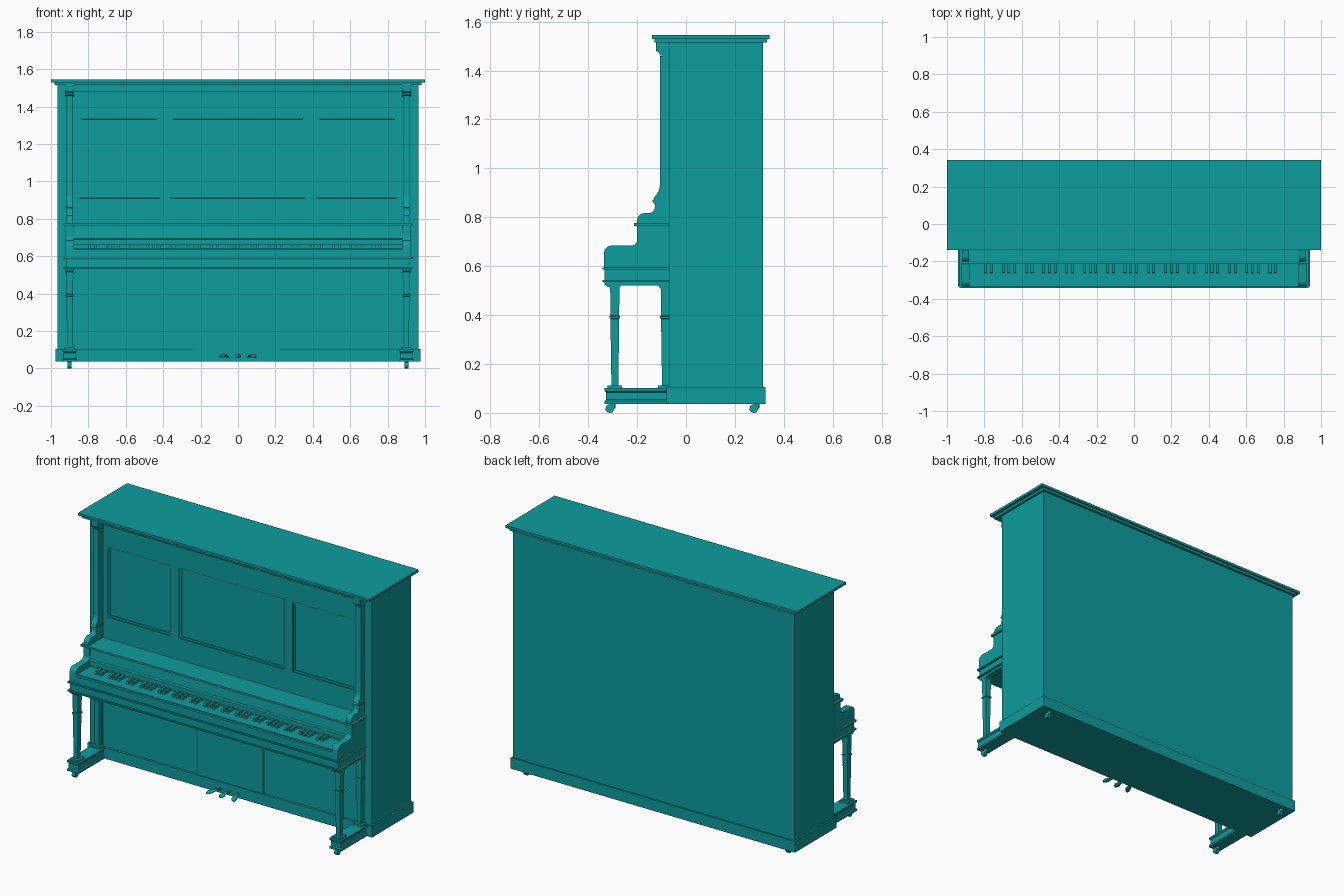
import bpy, bmesh, math
from mathutils import Matrix

cube = bpy.data.objects.get("Cube")
if cube:
    bpy.data.objects.remove(cube)

teal = bpy.data.materials.new("teal lacquer")
teal.use_nodes = True
colour = (0.004, 0.34, 0.34, 1)
teal.diffuse_color = colour
teal.node_tree.nodes["Principled BSDF"].inputs["Base Color"].default_value = colour


def finish(name, bm, smooth=False):
    bmesh.ops.recalc_face_normals(bm, faces=bm.faces)
    mesh = bpy.data.meshes.new(name)
    bm.to_mesh(mesh)
    bm.free()
    mesh.materials.append(teal)
    obj = bpy.data.objects.new(name, mesh)
    bpy.context.collection.objects.link(obj)
    if smooth:
        bpy.ops.object.select_all(action='DESELECT')
        obj.select_set(True)
        bpy.context.view_layer.objects.active = obj
        bpy.ops.object.shade_smooth_by_angle(angle=math.radians(35))
    return obj


def loft(name, rings, smooth=False):
    """Skin equal-length rings of points and cap both ends."""
    bm = bmesh.new()
    loops = [[bm.verts.new(p) for p in ring] for ring in rings]
    n = len(loops[0])
    for a, b in zip(loops, loops[1:]):
        for i in range(n):
            j = (i + 1) % n
            bm.faces.new((a[i], a[j], b[j], b[i]))
    bm.faces.new(loops[0])
    bm.faces.new(loops[-1])
    return finish(name, bm, smooth)


def box(name, x0, x1, y0, y1, z0, z1):
    corners = [(x0, y0), (x1, y0), (x1, y1), (x0, y1)]
    return loft(name, [[(x, y, z) for x, y in corners] for z in (z0, z1)])


def side_prism(name, profile, x0, x1, smooth=False):
    """Extrude a (y, z) profile along x."""
    return loft(name, [[(x, y, z) for y, z in profile] for x in (x0, x1)], smooth)


def post(name, x, y0, y1, steps):
    """Square post from (z, half width, growth in y) steps."""
    rings = []
    for z, h, g in steps:
        rings.append([(x - h, y0 - g, z), (x + h, y0 - g, z), (x + h, y1 + g, z), (x - h, y1 + g, z)])
    return loft(name, rings)


def arc(y, z, r, a0, a1, n=6):
    angles = [math.radians(a0 + (a1 - a0) * i / n) for i in range(n + 1)]
    return [(y + r * math.cos(a), z + r * math.sin(a)) for a in angles]


def cylinder(name, centre, radius, depth, axis):
    bm = bmesh.new()
    turn = Matrix.Rotation(math.pi / 2, 4, 'Y') if axis == 'X' else Matrix()
    bmesh.ops.create_cone(bm, cap_ends=True, segments=20, radius1=radius, radius2=radius,
                          depth=depth, matrix=Matrix.Translation(centre) @ turn)
    return finish(name, bm, True)


# Case: a tall carcass with a shallow open front, plinth and lid
plan = [(-0.965, -0.07), (-0.965, 0.315), (0.965, 0.315), (0.965, -0.07),
        (0.88, -0.07), (0.88, -0.05), (-0.88, -0.05), (-0.88, -0.07)]
loft("case", [[(x, y, z) for x, y in plan] for z in (0.1, 1.518)])
box("plinth", -0.975, 0.975, -0.08, 0.325, 0.037, 0.105)
box("lid_moulding", -0.98, 0.98, -0.128, 0.332, 1.515, 1.53)
box("lid", -1, 1, -0.14, 0.342, 1.53, 1.545)
box("top_rail", -0.88, 0.88, -0.075, -0.05, 1.48, 1.516)

# Upper front board with three recessed, moulded panels
bm = bmesh.new()
xs = [-0.88, -0.85, -0.42, -0.36, 0.36, 0.42, 0.85, 0.88]
zs = [0.76, 0.91, 1.345, 1.48]
grid = [[bm.verts.new((x, -0.065, z)) for x in xs] for z in zs]
panels = []
for r in range(len(zs) - 1):
    for c in range(len(xs) - 1):
        face = bm.faces.new((grid[r][c], grid[r][c + 1], grid[r + 1][c + 1], grid[r + 1][c]))
        if r == 1 and c in (1, 3, 5):
            panels.append(face)
bm.normal_update()
for thickness, depth in ((0.0005, -0.007), (0.017, 0), (0.0005, -0.005)):
    bmesh.ops.inset_individual(bm, faces=panels, thickness=thickness, depth=depth)
finish("upper_front_board", bm)

# Lower front board and raised knee door with rounded top corners
box("lower_front_board", -0.88, 0.88, -0.066, -0.05, 0.1, 0.54)
door = [(-0.225, 0.105), (0.225, 0.105)] + arc(0.215, 0.44, 0.01, 0, 90) + arc(-0.215, 0.44, 0.01, 90, 180)
loft("knee_door", [[(x, y, z) for x, z in door] for y in (-0.05, -0.074)])

# Keybed with top and bottom mouldings
box("keybed", -0.92, 0.92, -0.333, -0.055, 0.54, 0.59)
box("keybed_top_moulding", -0.932, 0.932, -0.342, -0.06, 0.586, 0.595)
box("keybed_lower_moulding", -0.932, 0.932, -0.342, -0.06, 0.535, 0.543)
box("key_slip", -0.885, 0.885, -0.335, -0.318, 0.59, 0.64)
box("white_keys", -0.885, 0.885, -0.319, -0.19, 0.59, 0.645)

# Black keys in alternating groups of two and three
octave = 0.2172
for k in range(8):
    start = -0.778 + octave * k
    offsets = [-0.0155, 0.0155] + ([0.078, 0.109, 0.14] if k < 7 else [])
    for off in offsets:
        x = start + off
        side_prism("black_key", [(-0.264, 0.64), (-0.26, 0.662), (-0.2, 0.664), (-0.2, 0.64)],
                   x - 0.007, x + 0.007)

# Fallboard and music shelf
side_prism("fallboard", [(-0.207, 0.66), (-0.207, 0.69), (-0.195, 0.694), (-0.188, 0.766),
                         (-0.055, 0.766), (-0.055, 0.6), (-0.195, 0.6), (-0.195, 0.66)], -0.885, 0.885)
box("music_shelf", -0.932, 0.932, -0.213, -0.06, 0.764, 0.776)

# Profiles shared by both sides
arm = ([(-0.065, 0.59), (-0.335, 0.59)] + arc(-0.305, 0.654, 0.03, 180, 90)
       + arc(-0.222, 0.706, 0.022, 270, 360) + [(-0.2, 0.768), (-0.065, 0.768)])
scroll = ([(-0.065, 0.77), (-0.2, 0.77)] + arc(-0.17, 0.787, 0.03, 180, 90)
          + arc(-0.15, 0.839, 0.022, 270, 360) + [(-0.126, 0.857)]
          + arc(-0.132, 0.866, 0.006, 270, 100) + arc(-0.165, 0.93, 0.058, -50, 0)
          + [(-0.107, 1.46), (-0.065, 1.46)])
corbel = [(-0.065, 1.516), (-0.122, 1.516), (-0.122, 1.48)] + arc(-0.124, 1.463, 0.017, 60, 0) + [(-0.065, 1.455)]
apron = ([(-0.065, 0.537), (-0.333, 0.537)] + arc(-0.315, 0.533, 0.018, 180, 270)
         + [(-0.268, 0.515)] + arc(-0.262, 0.509, 0.012, 180, 90)
         + arc(-0.118, 0.509, 0.012, 90, 0) + [(-0.065, 0.515)])
leg_steps = [(0.11, 0.014, -0.004), (0.385, 0.017, 0), (0.387, 0.021, 0.004), (0.395, 0.021, 0.004),
             (0.398, 0.017, 0), (0.44, 0.018, 0), (0.505, 0.02, 0.001), (0.52, 0.02, 0.001)]

for s, side in ((1, "left"), (-1, "right")):
    x = 0.9 * s
    # Arms, scrolled pilasters and corbels
    side_prism(side + "_key_arm", arm, x - 0.021, x + 0.021, True)
    side_prism(side + "_pilaster", scroll, x - 0.018, x + 0.018, True)
    side_prism(side + "_corbel", corbel, x - 0.024, x + 0.024, True)
    side_prism(side + "_apron", apron, x - 0.021, x + 0.021, True)
    box(side + "_pilaster_band", x - 0.021, x + 0.021, -0.13, -0.065, 0.855, 0.862)

    # Legs on small plinths
    for place, y0, y1 in (("front", -0.309, -0.273), ("rear", -0.102, -0.062)):
        post(f"{side}_{place}_leg", x, y0, y1, leg_steps)
        box(f"{side}_{place}_leg_foot", x - 0.028, x + 0.028, y0 - 0.012, y1 + 0.012, 0.1, 0.112)

    # Toe block with waisted middle
    post(side + "_toe_block", x, -0.325, -0.075,
         [(0.037, 0.04, 0.008), (0.048, 0.04, 0.008), (0.054, 0.034, 0.002), (0.084, 0.034, 0.002),
          (0.09, 0.04, 0.008), (0.101, 0.04, 0.008)])

    # Casters
    for place, y in (("front", -0.312), ("rear", 0.277)):
        cylinder(f"{side}_{place}_caster_wheel", (x, y, 0.017), 0.017, 0.022, 'X')
        cylinder(f"{side}_{place}_caster_stem", (x, y + 0.012, 0.03), 0.011, 0.024, 'Z')

# Pedals: slim stems swelling to rounded toes
for i, name in ((-1, "right"), (0, "middle"), (1, "left")):
    rings = []
    for t, width in ((0, 0.008), (0.4, 0.009), (0.6, 0.014), (0.8, 0.018), (0.93, 0.014), (1, 0.005)):
        cx, cy = i * (0.055 + 0.035 * t), -0.075 - 0.1 * t
        cz = 0.062 + 0.008 * math.sin(math.pi * t)
        rings.append([(cx + width * math.cos(a), cy, cz + 0.4 * width * math.sin(a) + 0.002 * math.sin(a))
                      for a in (math.tau * k / 12 for k in range(12))])
    loft(name + "_pedal", rings, True)
